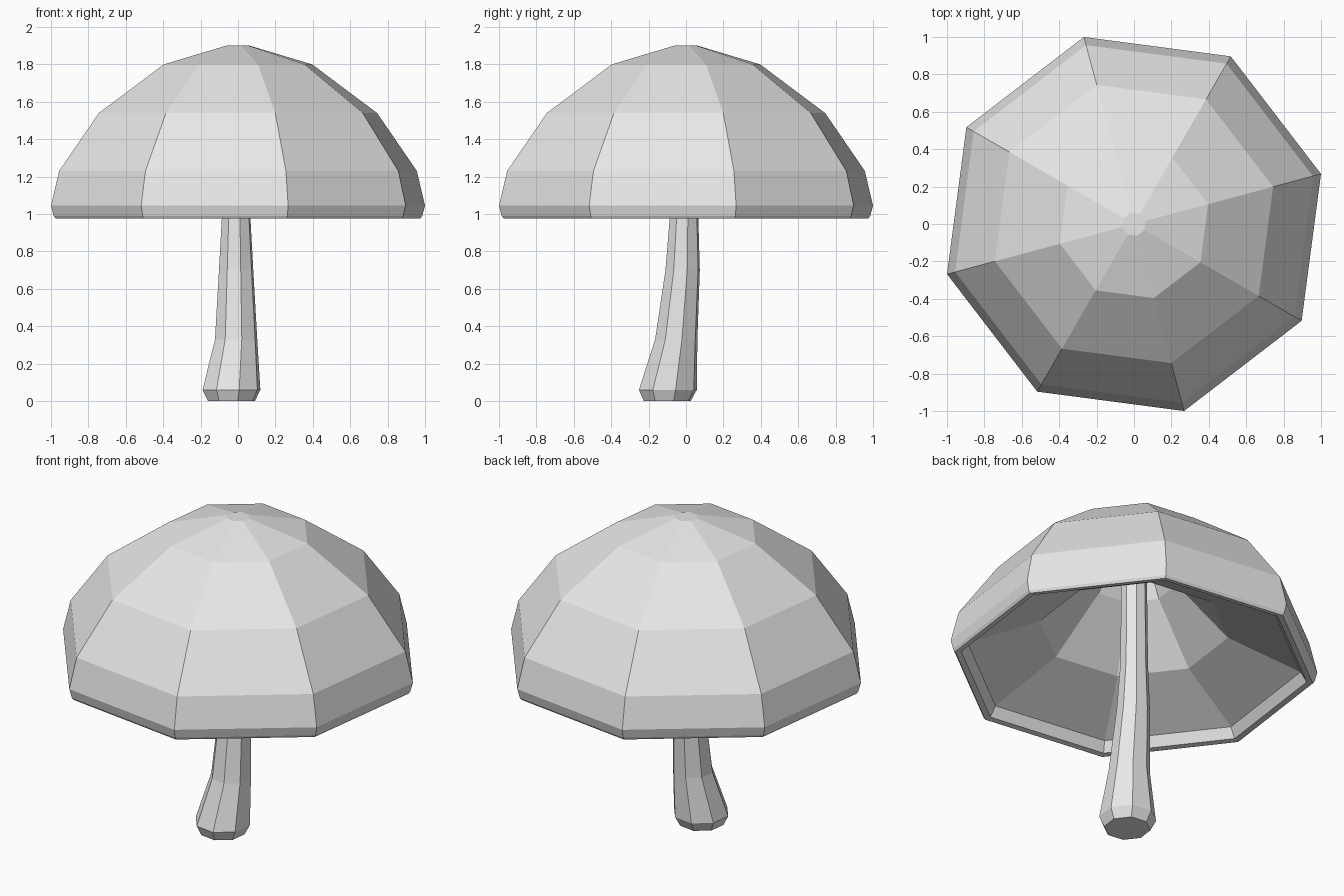
import bpy
import bmesh
from math import cos, sin, pi, radians

SIDES = 8
TURN = radians(15)

cube = bpy.data.objects.get("Cube")
if cube:
    bpy.data.objects.remove(cube, do_unlink=True)

grey = bpy.data.materials.new("plain light grey")
grey.use_nodes = True
grey.diffuse_color = (0.8, 0.8, 0.8, 1)
grey.node_tree.nodes["Principled BSDF"].inputs["Base Color"].default_value = (0.8, 0.8, 0.8, 1)


def loft(name, rings):
    """Join octagonal rings (x, y, z, radius) into a closed flat-shaded solid."""
    bm = bmesh.new()
    loops = []
    for x, y, z, r in rings:
        angles = [TURN + 2 * pi * i / SIDES for i in range(SIDES)]
        loops.append([bm.verts.new((x + r * cos(a), y + r * sin(a), z)) for a in angles])
    for low, high in zip(loops, loops[1:]):
        for i in range(SIDES):
            j = (i + 1) % SIDES
            bm.faces.new((low[i], low[j], high[j], high[i]))
    bm.faces.new(loops[0])
    bm.faces.new(loops[-1])
    bmesh.ops.recalc_face_normals(bm, faces=bm.faces)
    mesh = bpy.data.meshes.new(name)
    bm.to_mesh(mesh)
    bm.free()
    mesh.materials.append(grey)
    obj = bpy.data.objects.new(name, mesh)
    bpy.context.collection.objects.link(obj)
    return obj


# Cap: hollow underside, rolled rim, then the dome (radius, height)
cap_profile = [
    (0.10, 1.80), (0.24, 1.53), (0.53, 1.22), (0.94, 1.04),  # underside
    (0.975, 0.98), (1.01, 0.975), (1.02, 0.99), (1.035, 1.045),  # rim
    (0.99, 1.23), (0.77, 1.54), (0.41, 1.80), (0.065, 1.90),  # dome
]
loft("cap", [(0, 0, z, r) for r, z in cap_profile])

# Stem: leans toward the front right at its foot
loft("stem", [
    (-0.035, -0.10, 0.00, 0.13),
    (-0.035, -0.097, 0.06, 0.16),
    (-0.01, -0.052, 0.33, 0.117),
    (-0.01, -0.018, 0.70, 0.095),
    (-0.01, -0.01, 1.00, 0.078),
    (0, 0, 1.82, 0.07),
])
